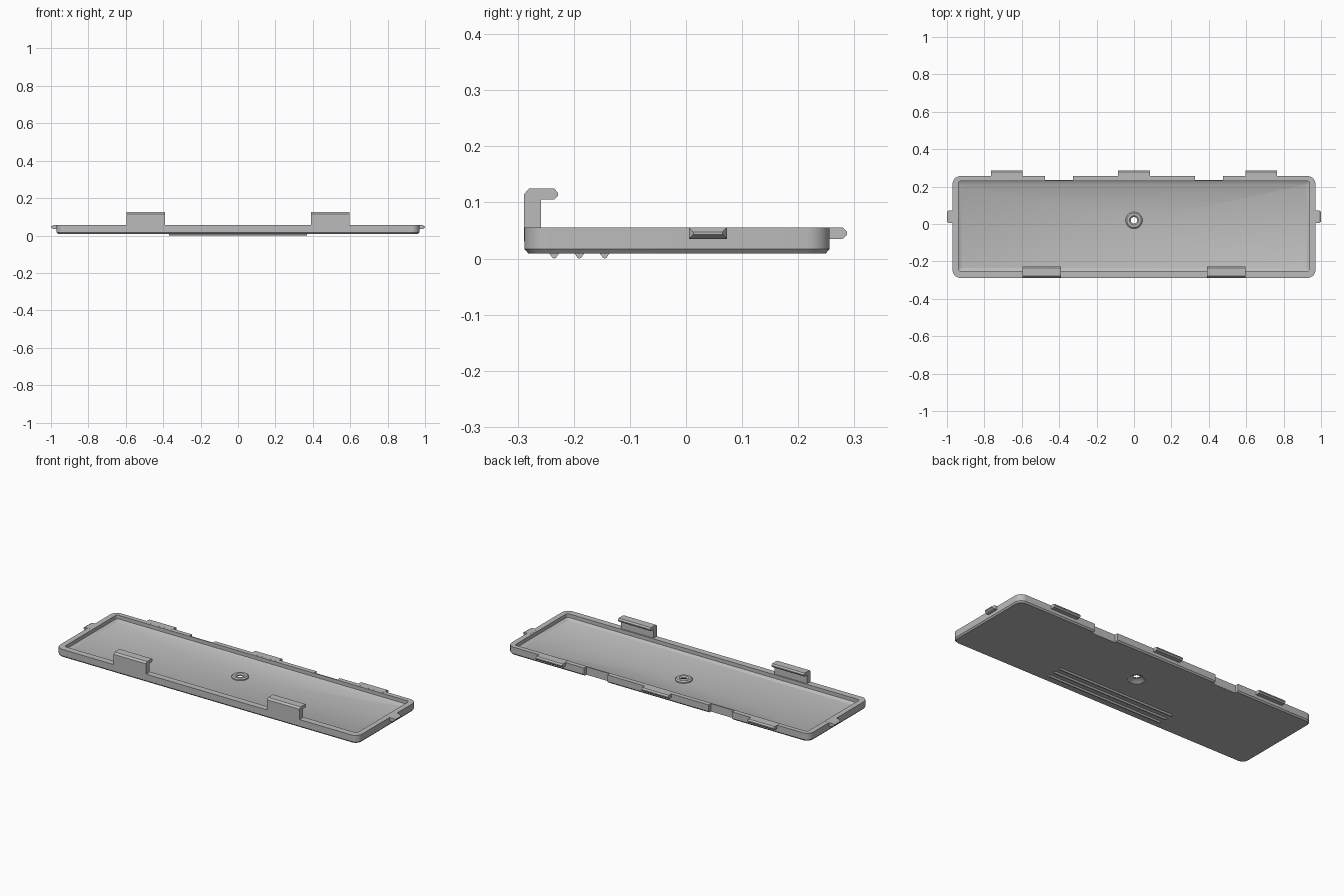
import bpy, bmesh, math

cube = bpy.data.objects.get("Cube")
if cube:
    bpy.data.objects.remove(cube)

grey = bpy.data.materials.new("grey_plastic")
grey.use_nodes = True
GREY = (0.5, 0.5, 0.5, 1)
grey.diffuse_color = GREY
grey.node_tree.nodes["Principled BSDF"].inputs["Base Color"].default_value = GREY


def loft(name, rings, smooth=False):
    """Skin a list of equal-length point rings into a closed solid."""
    bm = bmesh.new()
    loops = [[bm.verts.new(p) for p in ring] for ring in rings]
    n = len(loops[0])
    for a, b in zip(loops, loops[1:]):
        for i in range(n):
            j = (i + 1) % n
            bm.faces.new((a[i], a[j], b[j], b[i]))
    bm.faces.new(loops[0][::-1])
    bm.faces.new(loops[-1])
    bmesh.ops.recalc_face_normals(bm, faces=bm.faces)
    mesh = bpy.data.meshes.new(name)
    bm.to_mesh(mesh)
    bm.free()
    mesh.materials.append(grey)
    obj = bpy.data.objects.new(name, mesh)
    bpy.context.collection.objects.link(obj)
    if smooth:
        shade(obj)
    return obj


def activate(obj):
    bpy.ops.object.select_all(action='DESELECT')
    obj.select_set(True)
    bpy.context.view_layer.objects.active = obj


def shade(obj):
    activate(obj)
    bpy.ops.object.shade_smooth_by_angle(angle=math.radians(30))


def cut(obj, cutter):
    mod = obj.modifiers.new("cut", 'BOOLEAN')
    mod.operation = 'DIFFERENCE'
    mod.solver = 'EXACT'
    mod.object = cutter
    activate(obj)
    bpy.ops.object.modifier_apply(modifier=mod.name)


def rounded_rect(hx, y0, y1, r, z, steps=8):
    ring = []
    corners = ((hx, y1, 0), (-hx, y1, 1), (-hx, y0, 2), (hx, y0, 3))
    for cx, cy, q in corners:
        sx = math.copysign(1, cx)
        sy = 1 if q < 2 else -1
        for i in range(steps + 1):
            a = (q + i / steps) * math.pi / 2
            ring.append((cx - sx * r + r * math.cos(a), cy - sy * r + r * math.sin(a), z))
    return ring


def circle(r, z, y=0.02, n=32):
    return [(r * math.cos(2 * math.pi * i / n), y + r * math.sin(2 * math.pi * i / n), z)
            for i in range(n)]


def prism(name, profile, x0, x1):
    """Extrude a (y, z) profile along x."""
    return loft(name, [[(x, y, z) for y, z in profile] for x in (x0, x1)])


# Shallow tray with a chamfered underside and a sloped inner foot
tray = loft("tray", [
    rounded_rect(0.963, -0.281, 0.249, 0.035, 0.009),
    rounded_rect(0.97, -0.288, 0.256, 0.042, 0.017),
    rounded_rect(0.97, -0.288, 0.256, 0.042, 0.055),
    rounded_rect(0.939, -0.251, 0.229, 0.012, 0.055),
    rounded_rect(0.939, -0.251, 0.229, 0.012, 0.034),
    rounded_rect(0.922, -0.235, 0.212, 0.004, 0.024),
])

# Raised ring around the screw hole
boss = loft("screw_boss", [circle(0.045, 0.02), circle(0.045, 0.03), circle(0.038, 0.036)])

# Screw hole, countersunk from below
drill = loft("hole_cutter", [circle(0.049, 0.0), circle(0.045, 0.009), circle(0.027, 0.022),
                             circle(0.017, 0.024), circle(0.017, 0.03), circle(0.026, 0.037),
                             circle(0.026, 0.06)])
cutters = [drill]
cut(tray, drill)
cut(boss, drill)

# Two notches in the back wall
for side in (-1, 1):
    notch = prism("notch_cutter", [(0.236, -0.02), (0.3, -0.02), (0.3, 0.1), (0.236, 0.1)],
                  side * 0.4 - 0.075, side * 0.4 + 0.075)
    cutters.append(notch)
    cut(tray, notch)
for c in cutters:
    bpy.data.objects.remove(c)
shade(tray)
shade(boss)

# Front hooks: upright with an inward lip
hook = [(-0.2885, 0.03), (-0.2885, 0.115), (-0.279, 0.125), (-0.235, 0.125), (-0.228, 0.117),
        (-0.228, 0.112), (-0.235, 0.105), (-0.258, 0.105), (-0.258, 0.03)]
for label, x in (("right", -0.493), ("left", 0.493)):
    prism("front_hook_" + label, hook, x - 0.104, x + 0.104)

# Back tabs with bevelled tips
tab = [(0.24, 0.035), (0.279, 0.035), (0.287, 0.042), (0.287, 0.048), (0.279, 0.0552),
       (0.24, 0.0552)]
for label, x in (("right", -0.68), ("middle", 0), ("left", 0.68)):
    prism("back_tab_" + label, tab, x - 0.085, x + 0.085)

# Side tabs tapering outward
for label, s in (("right", -1), ("left", 1)):
    rings = []
    for x, inset in ((0.95, 0), (0.988, 0), (1.0, 0.008)):
        y0, y1, z0, z1 = 0.005 + inset, 0.073 - inset, 0.035 + inset, 0.0552 - inset
        rings.append([(s * x, y0, z0), (s * x, y1, z0), (s * x, y1, z1), (s * x, y0, z1)])
    loft("side_tab_" + label, rings)

# Grip ridges under the tray
for i in range(3):
    y = -0.235 + 0.045 * i
    prism("grip_ridge_%d" % (i + 1),
          [(y - 0.01, 0.011), (y - 0.003, 0.001), (y, 0), (y + 0.003, 0.001), (y + 0.01, 0.011)],
          -0.37, 0.37)
